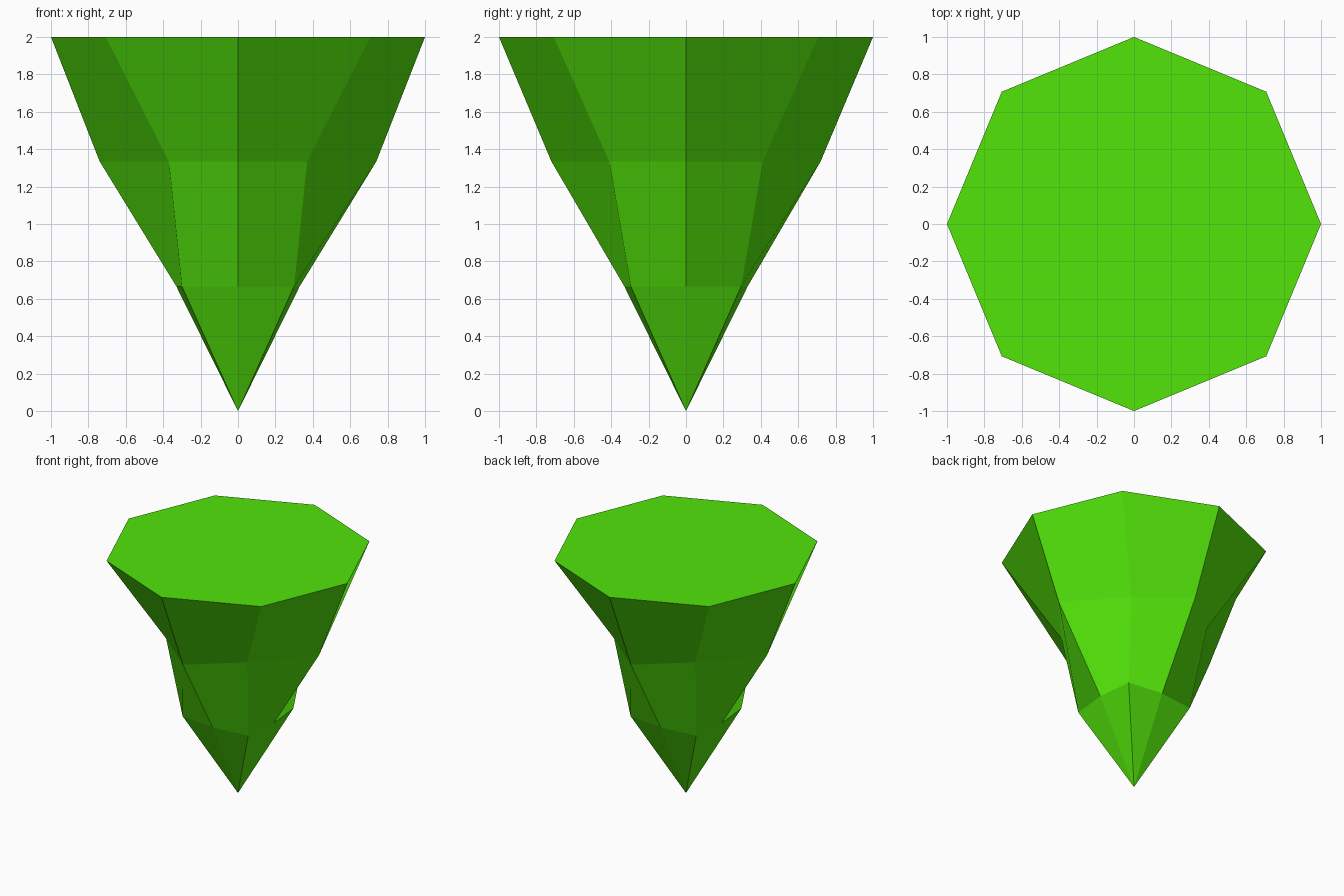
import bpy
import bmesh
from math import cos, sin, pi

cube = bpy.data.objects.get("Cube")
if cube:
    bpy.data.objects.remove(cube, do_unlink=True)

# Single flat leaf green
green = bpy.data.materials.new("leaf_green")
green.use_nodes = True
colour = (0.085, 0.78, 0.003, 1)
green.diffuse_color = colour
green.node_tree.nodes["Principled BSDF"].inputs["Base Color"].default_value = colour

SIDES = 8
bm = bmesh.new()


def ring(z, ax, ay, dx, dy):
    """Eight-point ring: axis points at ax/ay, diagonal points at dx/dy."""
    verts = []
    for i in range(SIDES):
        c, s = round(cos(i * pi / 4), 3), round(sin(i * pi / 4), 3)
        if i % 2:
            x, y = (dx if c > 0 else -dx), (dy if s > 0 else -dy)
        else:
            x, y = ax * c, ay * s
        verts.append(bm.verts.new((x, y, z)))
    return verts


# Rim, waist and lower collar, then the point at the bottom
d = cos(pi / 4)
rings = [
    ring(2.0, 1.0, 1.0, d, d),
    ring(1.335, 0.74, 0.72, 0.37, 0.41),
    ring(0.667, 0.33, 0.33, 0.30, 0.295),
]
tip = bm.verts.new((0, 0, 0))

# Flat lid
bm.faces.new(rings[0])

# Side bands; every quad folds the same way round, giving a slight twist
for upper, lower in zip(rings, rings[1:]):
    for i in range(SIDES):
        j = (i + 1) % SIDES
        bm.faces.new((upper[j], upper[i], lower[i], lower[j]))

# Bottom spike
for i in range(SIDES):
    bm.faces.new((rings[-1][(i + 1) % SIDES], rings[-1][i], tip))

mesh = bpy.data.meshes.new("faceted_spike")
bm.to_mesh(mesh)
bm.free()
mesh.materials.append(green)
spike = bpy.data.objects.new("faceted_spike", mesh)
bpy.context.collection.objects.link(spike)
